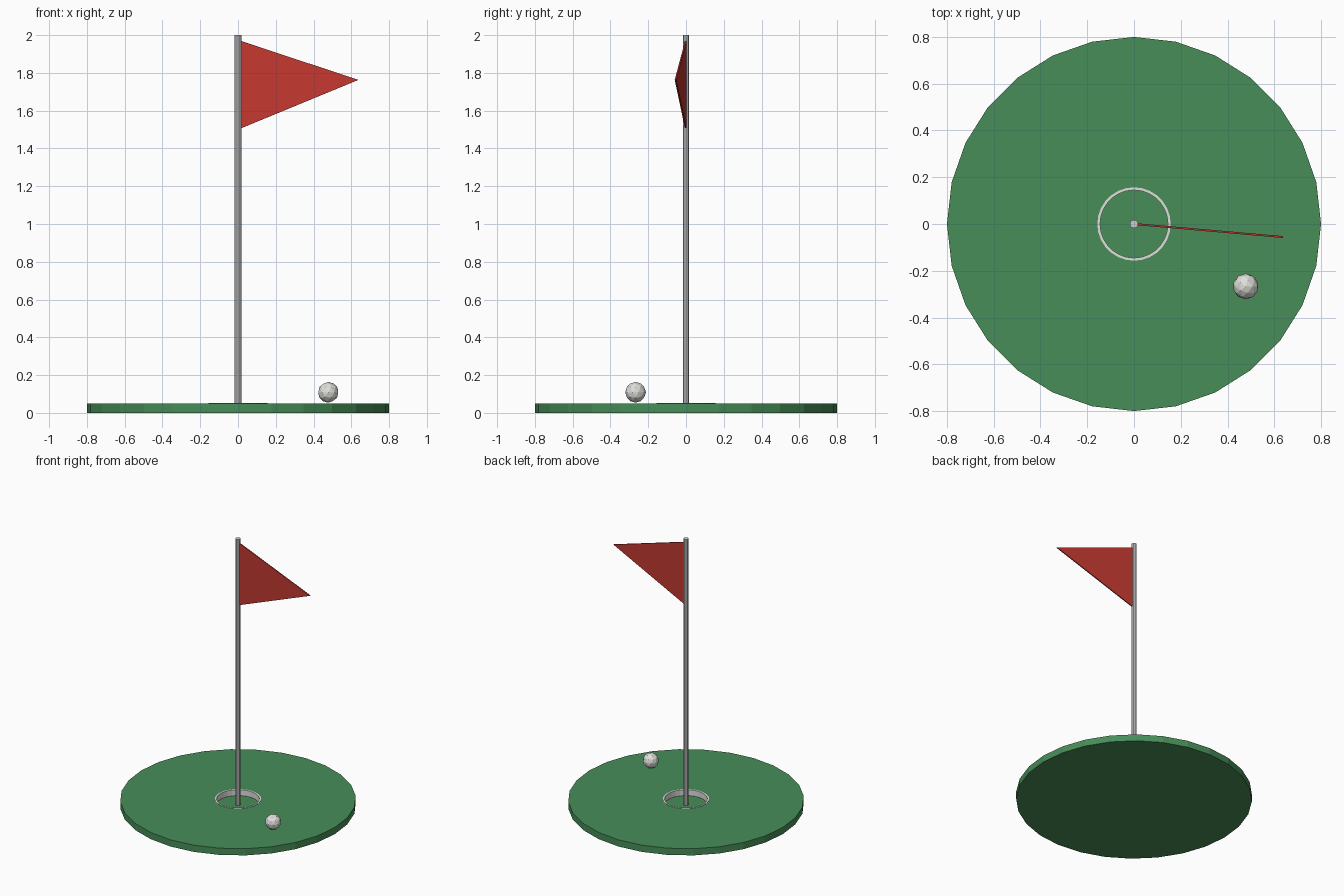
import bpy, bmesh, math
from mathutils import Matrix

if "Cube" in bpy.data.objects:
    bpy.data.objects.remove(bpy.data.objects["Cube"])


def material(name, rgb):
    m = bpy.data.materials.new(name)
    lin = [((c / 255 + 0.055) / 1.055) ** 2.4 for c in rgb]
    m.diffuse_color = (*lin, 1)
    m.use_nodes = True
    m.node_tree.nodes["Principled BSDF"].inputs["Base Color"].default_value = m.diffuse_color
    return m


GREEN = material("grass green", (71, 141, 88))
RED = material("flag red", (196, 57, 49))
WHITE = material("off white", (222, 222, 218))
GREY = material("pole grey", (205, 205, 205))


def finish(name, bm, mat):
    bmesh.ops.recalc_face_normals(bm, faces=bm.faces)
    mesh = bpy.data.meshes.new(name)
    bm.to_mesh(mesh)
    bm.free()
    mesh.materials.append(mat)
    ob = bpy.data.objects.new(name, mesh)
    bpy.context.collection.objects.link(ob)
    return ob


def lathe(name, profile, sides, mat, closed=False):
    """Turn an (r, z) profile around z; open profiles get capped ends."""
    bm = bmesh.new()
    rings = []
    for r, z in profile:
        rings.append([bm.verts.new((r * math.cos(2 * math.pi * i / sides),
                                    r * math.sin(2 * math.pi * i / sides), z))
                      for i in range(sides)])
    pairs = list(zip(rings, rings[1:]))
    if closed:
        pairs.append((rings[-1], rings[0]))
    else:
        bm.faces.new(rings[0])
        bm.faces.new(rings[-1])
    for a, b in pairs:
        for i in range(sides):
            j = (i + 1) % sides
            bm.faces.new((a[i], a[j], b[j], b[i]))
    return finish(name, bm, mat)


# Green disc with a blind hole in the middle
lathe("putting_green", [(0.8, 0), (0.8, 0.05), (0.15, 0.05), (0.15, 0.008)], 28, GREEN)

# White liner of the hole
lathe("hole_liner", [(0.157, 0.008), (0.157, 0.052), (0.145, 0.052), (0.145, 0.008)],
      28, WHITE, closed=True)

# Pole
lathe("pole", [(0.018, 0.006), (0.018, 2.0)], 10, GREY)

# Triangular flag: thin prism turned slightly toward the front
bm = bmesh.new()
t = 0.004
outline = [(0.012, 1.97), (0.012, 1.505), (0.64, 1.763)]
front = [bm.verts.new((x, -t, z)) for x, z in outline]
back = [bm.verts.new((x, t, z)) for x, z in outline]
bm.faces.new(front)
bm.faces.new(back)
for i in range(3):
    j = (i + 1) % 3
    bm.faces.new((front[i], front[j], back[j], back[i]))
bmesh.ops.rotate(bm, verts=bm.verts, cent=(0, 0, 0),
                 matrix=Matrix.Rotation(math.radians(-5), 3, 'Z'))
finish("flag", bm, RED)

# Ball resting on the green
bm = bmesh.new()
bmesh.ops.create_icosphere(bm, subdivisions=2, radius=0.055,
                           matrix=Matrix.Translation((0.478, -0.267, 0.109)))
finish("ball", bm, WHITE)
